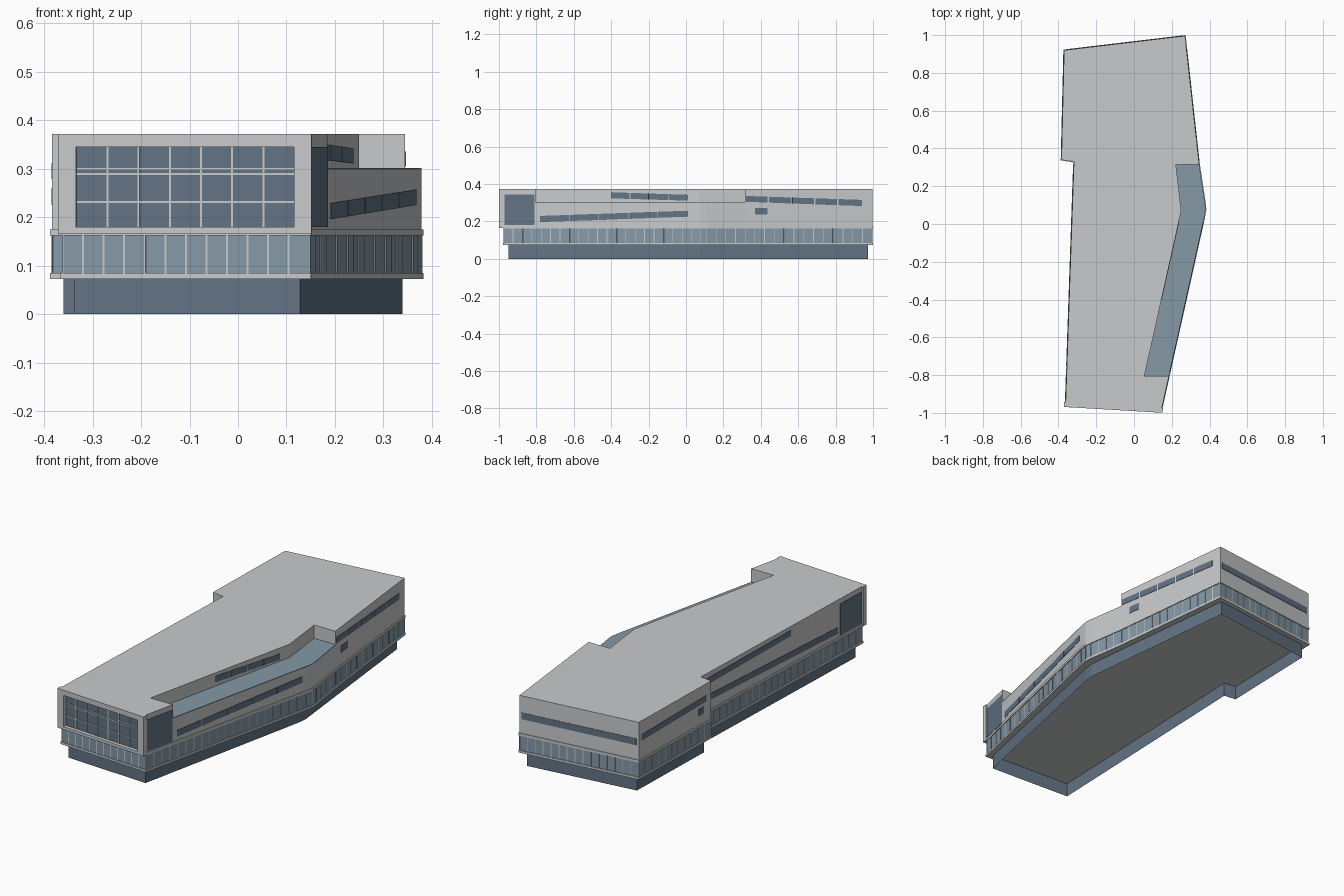
import bpy, bmesh
from mathutils import Vector

cube = bpy.data.objects.get("Cube")
if cube:
    bpy.data.objects.remove(cube, do_unlink=True)


def material(name, rgb):
    m = bpy.data.materials.new(name)
    m.use_nodes = True
    col = (*rgb, 1)
    m.diffuse_color = col
    m.node_tree.nodes["Principled BSDF"].inputs["Base Color"].default_value = col
    return m


GREY = material("pale grey panel", (0.58, 0.59, 0.60))
DARK = material("slate blue", (0.125, 0.175, 0.235))
GLASS = material("light blue glass", (0.235, 0.32, 0.39))


def finish(bm, name, mat):
    me = bpy.data.meshes.new(name)
    bm.to_mesh(me)
    bm.free()
    me.materials.append(mat)
    ob = bpy.data.objects.new(name, me)
    bpy.context.scene.collection.objects.link(ob)
    return ob


def prism(name, pts, z0, z1, mat, capped=True):
    """Extrude a counter-clockwise plan outline."""
    bm = bmesh.new()
    lo = [bm.verts.new((x, y, z0)) for x, y in pts]
    hi = [bm.verts.new((x, y, z1)) for x, y in pts]
    n = len(pts)
    for i in range(n):
        j = (i + 1) % n
        bm.faces.new((lo[i], lo[j], hi[j], hi[i]))
    if capped:
        bm.faces.new(hi)
        bm.faces.new(lo[::-1])
    return finish(bm, name, mat)


def grow(pts, d):
    """Offset an outline outward with mitred corners."""
    out = []
    for i, p in enumerate(pts):
        p = Vector(p)
        e1 = (p - Vector(pts[i - 1])).normalized()
        e2 = (Vector(pts[(i + 1) % len(pts)]) - p).normalized()
        n1, n2 = Vector((e1.y, -e1.x)), Vector((e2.y, -e2.x))
        out.append(tuple(p + (n1 + n2) * d / (1 + n1.dot(n2))))
    return out


def bar(bm, a, b, t0, t1, za, zb, out, inner=-0.002):
    """Slab on wall a-b between fractions t0 and t1; za, zb are z ranges at its ends."""
    a, b = Vector(a), Vector(b)
    e = (b - a).normalized()
    nrm = Vector((e.y, -e.x))
    rings = []
    for d in (inner, out):
        ring = []
        for t, z in ((t0, za[0]), (t1, zb[0]), (t1, zb[1]), (t0, za[1])):
            p = a.lerp(b, t) + nrm * d
            ring.append(bm.verts.new((p.x, p.y, z)))
        rings.append(ring)
    back, front = rings
    bm.faces.new(front)
    bm.faces.new(back[::-1])
    for i in range(4):
        j = (i + 1) % 4
        bm.faces.new((back[i], back[j], front[j], front[i]))


def strip_window(name, a, b, y0, y1, za, zb, panes=1, gap=0.008):
    """Row of panes along a side wall, placed by y, optionally sloping."""
    bm = bmesh.new()
    for k in range(panes):
        f0, f1 = k / panes, (k + 1) / panes
        ya, yb = y0 + (y1 - y0) * f0, y0 + (y1 - y0) * f1
        if k < panes - 1:
            yb -= gap if y1 > y0 else -gap
        lerp = lambda f: tuple(p + (q - p) * f for p, q in zip(za, zb))
        ta, tb = ((y - a[1]) / (b[1] - a[1]) for y in (ya, yb))
        bar(bm, a, b, ta, tb, lerp(f0), lerp(f1), 0.002)
    return finish(bm, name, DARK)


# Plan outlines, counter-clockwise from the front left corner
FL, FR = (-0.362, -0.945), (0.147, -0.975)
BEND, NE0 = (0.371, 0.03), (0.345, 0.315)
NE, NW = (0.27, 0.996), (-0.37, 0.92)
STEP_OUT, STEP_IN = (-0.384, 0.34), (-0.318, 0.33)
west = [NE, NW, STEP_OUT, STEP_IN]
outline = [FL, FR, BEND, (0.379, 0.075), (0.376, 0.11), NE0] + west
T0, T1, T2 = (0.055, -0.805), (0.25, 0.07), (0.222, 0.315)
T_FRONT = (0.185, -0.805)
roof_outline = [FL, FR, T_FRONT, T0, T1, T2, NE0] + west
base_outline = [(-0.338, -0.925), (0.128, -0.95), (0.333, 0.02), (0.34, 0.075),
                (0.335, 0.12), (0.243, 0.973), (-0.345, 0.9), (-0.36, 0.365),
                (-0.293, 0.355)]

# Stacked storeys; the base is an open skirt under the floor slab
prism("base_skirt", base_outline, 0, 0.074, DARK, capped=False)
prism("floor_slab", grow(outline, 0.004), 0.073, 0.085, GREY)
prism("glass_storey", outline, 0.085, 0.162, GLASS)
prism("upper_slab", grow(outline, 0.004), 0.162, 0.175, GREY)
prism("upper_walls", outline, 0.175, 0.30, GREY)
prism("roof_storey", roof_outline, 0.30, 0.372, GREY)
terrace = [T0, T_FRONT, BEND, (0.379, 0.075), (0.376, 0.11), NE0, T2, T1]
prism("terrace_deck", terrace, 0.297, 0.302, GLASS)

# Mullions round the glass storey
bm = bmesh.new()
for i, a in enumerate(outline):
    b = outline[(i + 1) % len(outline)]
    length = (Vector(b) - Vector(a)).length
    count = max(1, round(length / (0.0425 if abs(a[0] - b[0]) > 0.4 else 0.052)))
    half = 0.002 / length
    z = (0.085, 0.162)
    for k in range(count):
        t = k / count
        bar(bm, a, b, max(t - half, 0), t + half, z, z, 0.002)
finish(bm, "glass_mullions", GREY)

# Projecting front frame, its glazing and its bars
bm = bmesh.new()
zs = (0.165, 0.372)
W0, W1 = 0.057, 0.941
for t0, t1, z in ((-0.015, W0, zs), (W1, 1.012, zs),
                  (W0, W1, (0.165, 0.18)), (W0, W1, (0.345, 0.372))):
    bar(bm, FL, FR, t0, t1, z, z, 0.024)
finish(bm, "front_frame", GREY)

bm = bmesh.new()
bar(bm, FL, FR, W0, W1, (0.18, 0.345), (0.18, 0.345), 0.005)
finish(bm, "front_window", DARK)

bm = bmesh.new()
for k in range(1, 7):
    t = W0 + (W1 - W0) * k / 7
    bar(bm, FL, FR, t - 0.004, t + 0.004, (0.18, 0.345), (0.18, 0.345), 0.008)
for z in (0.231, 0.289, 0.3):
    zr = (z - 0.002, z + 0.002)
    bar(bm, FL, FR, W0, W1, zr, zr, 0.0075)
finish(bm, "front_window_bars", GREY)

# East windows
tall = (0.18, 0.345)
strip_window("east_corner_window", FR, BEND, -0.97, -0.81, tall, tall)
strip_window("east_sloped_window", FR, BEND, -0.78, 0.01,
             (0.196, 0.229), (0.225, 0.257), 5, 0.004)
strip_window("terrace_window", T0, T1, -0.4, 0.01,
             (0.323, 0.356), (0.311, 0.342), 4, 0.004)
strip_window("north_east_window", NE0, NE, 0.32, 0.94,
             (0.305, 0.336), (0.282, 0.315), 5)
strip_window("north_east_small_window", NE0, NE, 0.37, 0.435,
             (0.236, 0.272), (0.236, 0.272))

# West windows
strip_window("west_upper_window", STEP_IN, FL, 0.31, -0.38,
             (0.312, 0.345), (0.323, 0.352))
strip_window("west_sloped_window", STEP_IN, FL, 0.31, -0.75,
             (0.226, 0.258), (0.196, 0.229))
strip_window("west_corner_window", STEP_IN, FL, -0.77, -0.94, tall, tall)
strip_window("north_west_window", NW, STEP_OUT, 0.9, 0.38,
             (0.268, 0.3), (0.28, 0.312))
strip_window("north_west_small_window", NW, STEP_OUT, 0.44, 0.4,
             (0.225, 0.26), (0.225, 0.26))

# Back window
bm = bmesh.new()
bar(bm, NE, NW, 0.02, 0.98, (0.25, 0.284), (0.25, 0.284), 0.002)
finish(bm, "back_window", DARK)
